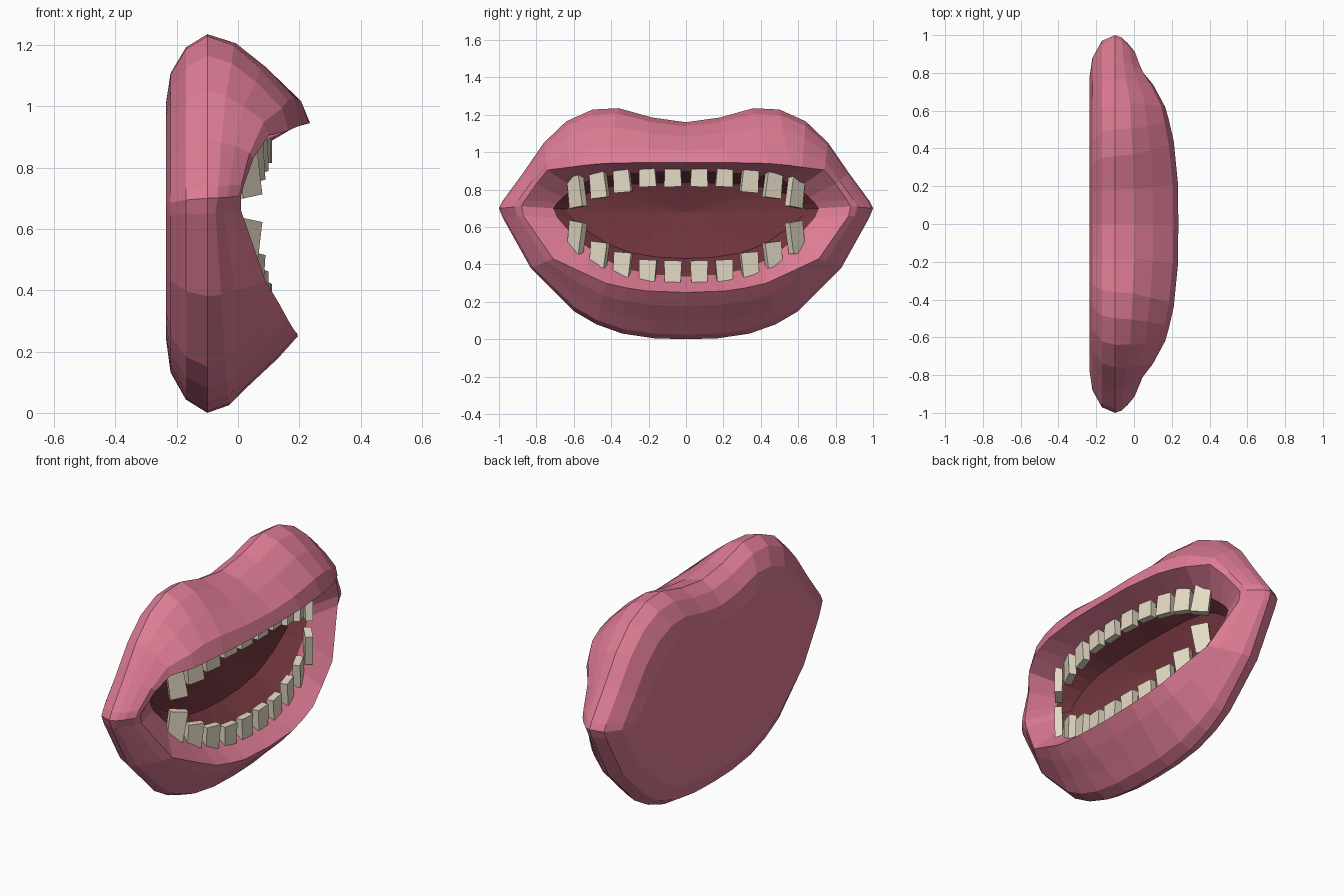
import bpy, bmesh, math
from mathutils import Vector, Matrix

default = bpy.data.objects.get("Cube")
if default:
    bpy.data.objects.remove(default)


def make_material(name, rgb):
    mat = bpy.data.materials.new(name)
    mat.use_nodes = True
    color = (*rgb, 1.0)
    mat.diffuse_color = color
    mat.node_tree.nodes["Principled BSDF"].inputs["Base Color"].default_value = color
    return mat


pink = make_material("lip pink", (0.73, 0.2, 0.3))
dark_red = make_material("mouth dark red", (0.17, 0.036, 0.048))
ivory = make_material("tooth ivory", (0.78, 0.71, 0.56))

MID_Z = 0.68

# Half outlines of the mouth (y, z), from top centre round to bottom centre
outer_half = [(0, 1.16), (.18, 1.185), (.36, 1.235), (.5, 1.228), (.64, 1.165),
              (.76, 1.05), (.87, .89), (.98, .74), (1, .7), (.98, .65),
              (.83, .38), (.6, .15), (.48, .08), (.34, .03), (.17, .005), (0, 0)]
edge_half = [(0, .9), (.18, .895), (.34, .885), (.44, .87), (.52, .85),
             (.6, .81), (.66, .76), (.69, .73), (.71, .7), (.69, .65),
             (.61, .56), (.5, .47), (.42, .42), (.32, .375), (.17, .345), (0, .335)]
# Sharp front rim of the lips (x, y, z)
rim_half = [(.235, 0, .945), (.232, .22, .945), (.21, .44, .94), (.185, .55, .93),
            (.165, .62, .92), (.1, .74, .905), (.05, .8, .83), (.02, .86, .745),
            (.01, .88, .71), (.01, .87, .66), (.09, .71, .43), (.135, .55, .355),
            (.165, .43, .3), (.18, .32, .275), (.193, .21, .258), (.195, 0, .25)]

outer = [Vector((-.1, y, z)) for y, z in outer_half]
rim = [Vector(p) for p in rim_half]
edge = [Vector((.05 - .2 * y * y, y, z)) for y, z in edge_half]


def scaled(ring, x, sy, sz, cz):
    return [Vector((x, p.y * sy, cz + (p.z - cz) * sz)) for p in ring]


def bulge(upper, lower):
    """Ring between the outline and the rim: (forward, inward) fractions."""
    ring = []
    for a, b in zip(outer, rim):
        fx, fr = upper if a.z >= MID_Z else lower
        p = a.lerp(b, fr)
        p.x = a.x + (b.x - a.x) * fx
        ring.append(p)
    return ring


# Rings from the flat back, over the lips and into the mouth
rings = [
    scaled(outer, -.235, .78, .62, .64),
    scaled(outer, -.22, .88, .79, .63),
    scaled(outer, -.17, .97, .93, .62),
    outer,
    bulge((.3, .1), (.24, .1)),
    bulge((.6, .35), (.48, .38)),
    bulge((.92, .7), (.78, .71)),
    rim,
    edge,
    scaled(edge, -.1, .9, .72, MID_Z),
]
CAVITY_START = rings.index(edge)

bm = bmesh.new()
loops = []
for ring in rings:
    mirrored = [Vector((p.x, -p.y, p.z)) for p in reversed(ring[1:-1])]
    loops.append([bm.verts.new(p) for p in ring + mirrored])
count = len(loops[0])
for level, (a, b) in enumerate(zip(loops, loops[1:])):
    for i in range(count):
        j = (i + 1) % count
        face = bm.faces.new((a[i], a[j], b[j], b[i]))
        face.material_index = int(level >= CAVITY_START)
bm.faces.new(loops[0])
throat = bm.verts.new((-.15, 0, MID_Z))
for i in range(count):
    bm.faces.new((loops[-1][i], loops[-1][(i + 1) % count], throat)).material_index = 1
bmesh.ops.recalc_face_normals(bm, faces=bm.faces)
mesh = bpy.data.meshes.new("lips")
bm.to_mesh(mesh)
bm.free()
mesh.materials.append(pink)
mesh.materials.append(dark_red)
bpy.context.collection.objects.link(bpy.data.objects.new("lips", mesh))


# Teeth: tapered blocks set along an arc
def add_tooth(name, side, y, low, high, yaw, roll, root_up):
    bm = bmesh.new()
    bmesh.ops.create_cube(bm, size=1)
    for v in bm.verts:
        if (v.co.z > 0) == root_up:
            v.co.y *= .9
    bmesh.ops.scale(bm, vec=(.04, .095, high - low), verts=bm.verts)
    turn = Matrix.Rotation(side * yaw, 4, "Z") @ Matrix.Rotation(side * roll, 4, "X")
    place = Matrix.Translation((.09 - .19 * y * y, side * y, (low + high) / 2))
    bmesh.ops.transform(bm, matrix=place @ turn, verts=bm.verts)
    tooth = bpy.data.meshes.new(name)
    bm.to_mesh(tooth)
    bm.free()
    tooth.materials.append(ivory)
    bpy.context.collection.objects.link(bpy.data.objects.new(name, tooth))


# y, then bottom and top of the upper tooth and of the lower tooth, then yaw
teeth = [(.07, .815, .91, .305, .42, 2), (.205, .815, .91, .31, .425, 7),
         (.34, .785, .905, .335, .465, 14), (.465, .755, .895, .385, .52, 24),
         (.585, .705, .875, .46, .63, 42)]
for number, (y, up_low, up_high, low_low, low_high, yaw) in enumerate(teeth, 1):
    for side, label in ((1, "left"), (-1, "right")):
        angle = math.radians(yaw)
        tilt = math.radians(14) * y
        add_tooth(f"upper_tooth_{label}_{number}", side, y, up_low, up_high, angle, -tilt, True)
        add_tooth(f"lower_tooth_{label}_{number}", side, y, low_low, low_high, angle, tilt, False)
